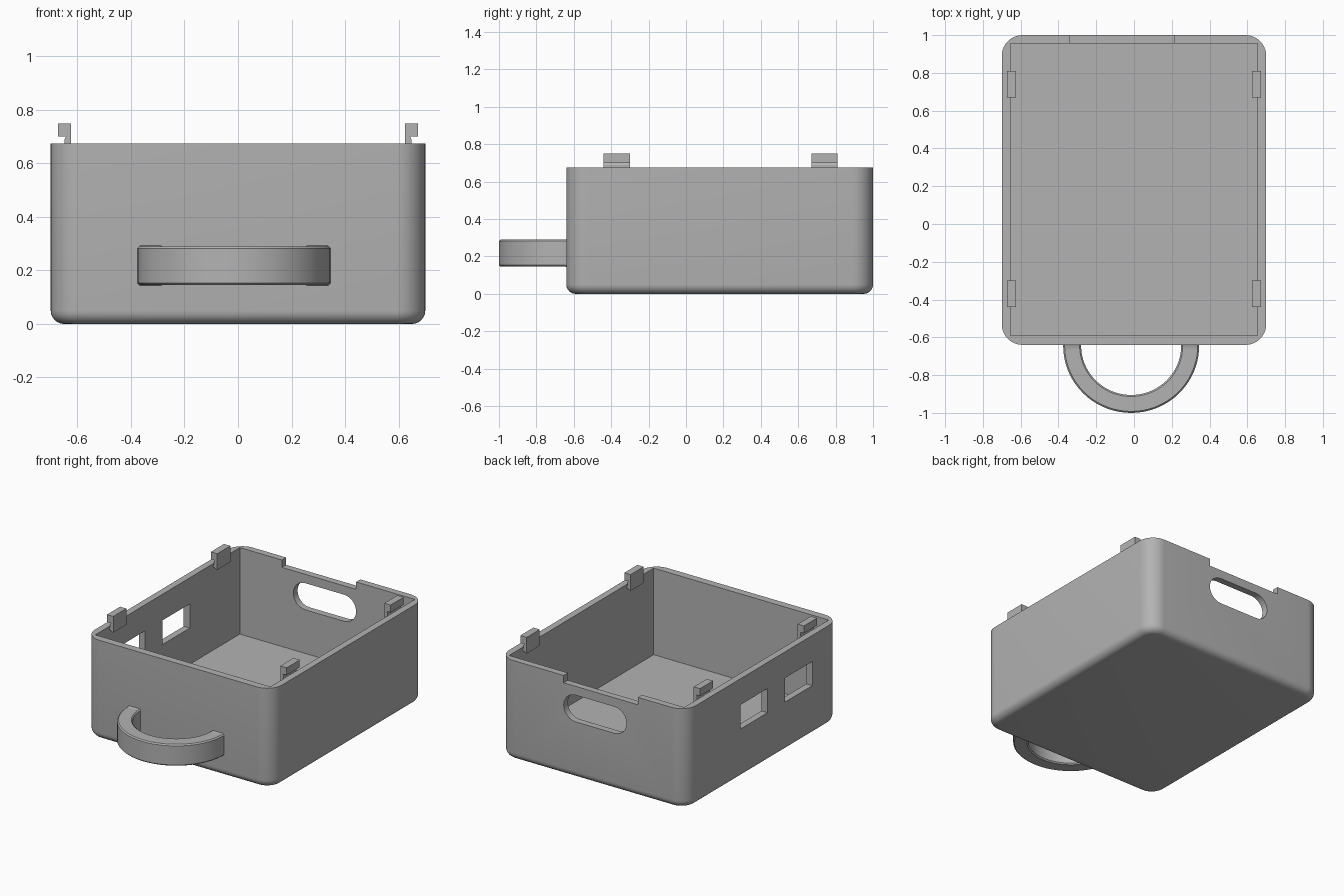
import bpy, bmesh, math

if "Cube" in bpy.data.objects:
    bpy.data.objects.remove(bpy.data.objects["Cube"])

grey = bpy.data.materials.new("plain_grey")
grey.diffuse_color = (0.45, 0.45, 0.45, 1)
grey.use_nodes = True
grey.node_tree.nodes["Principled BSDF"].inputs["Base Color"].default_value = grey.diffuse_color

WALL_TOP, FLOOR_TOP = 0.675, 0.09


def to_object(name, bm):
    bmesh.ops.recalc_face_normals(bm, faces=bm.faces)
    mesh = bpy.data.meshes.new(name)
    bm.to_mesh(mesh)
    bm.free()
    obj = bpy.data.objects.new(name, mesh)
    bpy.context.collection.objects.link(obj)
    mesh.materials.append(grey)
    return obj


def box_bm(x, y, z):
    bm = bmesh.new()
    bmesh.ops.create_cube(bm, size=1)
    for v in bm.verts:
        v.co = [lo + (c + 0.5) * (hi - lo) for c, (lo, hi) in zip(v.co, (x, y, z))]
    return bm


def extrude_bm(points, axis_vec):
    bm = bmesh.new()
    face = bm.faces.new([bm.verts.new(p) for p in points])
    ext = bmesh.ops.extrude_face_region(bm, geom=[face])
    bmesh.ops.translate(bm, vec=axis_vec,
                        verts=[g for g in ext["geom"] if isinstance(g, bmesh.types.BMVert)])
    return bm


def select(obj):
    bpy.ops.object.select_all(action='DESELECT')
    obj.select_set(True)
    bpy.context.view_layer.objects.active = obj


def cut(target, cutter):
    mod = target.modifiers.new("cut", 'BOOLEAN')
    mod.operation, mod.solver, mod.object = 'DIFFERENCE', 'EXACT', cutter
    select(target)
    bpy.ops.object.modifier_apply(modifier=mod.name)
    bpy.data.objects.remove(cutter)


def smooth(obj):
    select(obj)
    bpy.ops.object.shade_smooth_by_angle(angle=math.radians(30))


# Box body: rounded upright corners, then a rounded bottom rim
bm = box_bm((-0.7, 0.7), (-0.64, 1.0), (0, WALL_TOP))
upright = [e for e in bm.edges if abs(e.verts[0].co.z - e.verts[1].co.z) > 0.1]
bmesh.ops.bevel(bm, geom=upright, offset=0.11, segments=10, profile=0.5, affect='EDGES')
bottom = [e for e in bm.edges if all(v.co.z < 0.001 for v in e.verts)]
bmesh.ops.bevel(bm, geom=bottom, offset=0.05, segments=6, profile=0.5, affect='EDGES')
body = to_object("box_body", bm)

# Square-cornered cavity
cut(body, to_object("cavity", box_bm((-0.655, 0.655), (-0.59, 0.955), (FLOOR_TOP, 1))))
# Two windows in the left wall
for y0 in (-0.35, 0.13):
    cut(body, to_object("window", box_bm((-0.8, -0.6), (y0, y0 + 0.29), (0.335, 0.498))))
# Shallow notch in the back rim
cut(body, to_object("notch", box_bm((-0.34, 0.215), (0.9, 1.1), (0.625, 0.8))))
# Rounded grip slot in the back wall
r, half, cx, cz = 0.09, 0.145, -0.02, 0.475
slot = []
for side in (1, -1):
    for i in range(13):
        a = math.radians(-90 + 15 * i) + (0 if side > 0 else math.pi)
        slot.append((cx + side * half + r * math.cos(a), 0.9, cz + r * math.sin(a)))
cut(body, to_object("grip_slot", extrude_bm(slot, (0, 0.2, 0))))
smooth(body)

# Four lid clips: stem on the inner wall with an outward hook
clip = [(0.625, 0.64), (0.656, 0.655), (0.648, 0.675), (0.648, 0.69),
        (0.638 + 0.005, 0.70), (0.672, 0.70), (0.672, 0.75), (0.625, 0.75)]
for side, label in ((1, "right"), (-1, "left")):
    for y0, end in ((-0.44, "front"), (0.67, "back")):
        to_object(f"{end}_{label}_clip",
                  extrude_bm([(side * x, y0, z) for x, z in clip], (0, 0.14, 0)))

# Half-ring handle: rounded rectangular section swept round, flared at the wall
bm = bmesh.new()
c = 0.008
section = [(0.265, 0.145 + c), (0.265 + c, 0.145), (0.36 - c, 0.145), (0.36, 0.145 + c),
           (0.36, 0.29 - c), (0.36 - c, 0.29), (0.265 + c, 0.29), (0.265, 0.29 - c)]
N = 36
rings = []
for i in range(-1, N + 2):
    a = math.pi * min(max(i, 0), N) / N
    end = i in (-1, N + 1)
    flare = 1.07 if end else 1
    y_off = 0.005 if end else -0.004
    rings.append([bm.verts.new((-0.015 + q * math.cos(a), -0.64 + y_off - (q - 0.004) * math.sin(a),
                                0.2175 + (z - 0.2175) * flare)) for q, z in section])
for a, b in zip(rings, rings[1:]):
    for j in range(len(section)):
        k = (j + 1) % len(section)
        bm.faces.new((a[j], a[k], b[k], b[j]))
bm.faces.new(rings[0])
bm.faces.new(rings[-1])
smooth(to_object("front_handle", bm))
